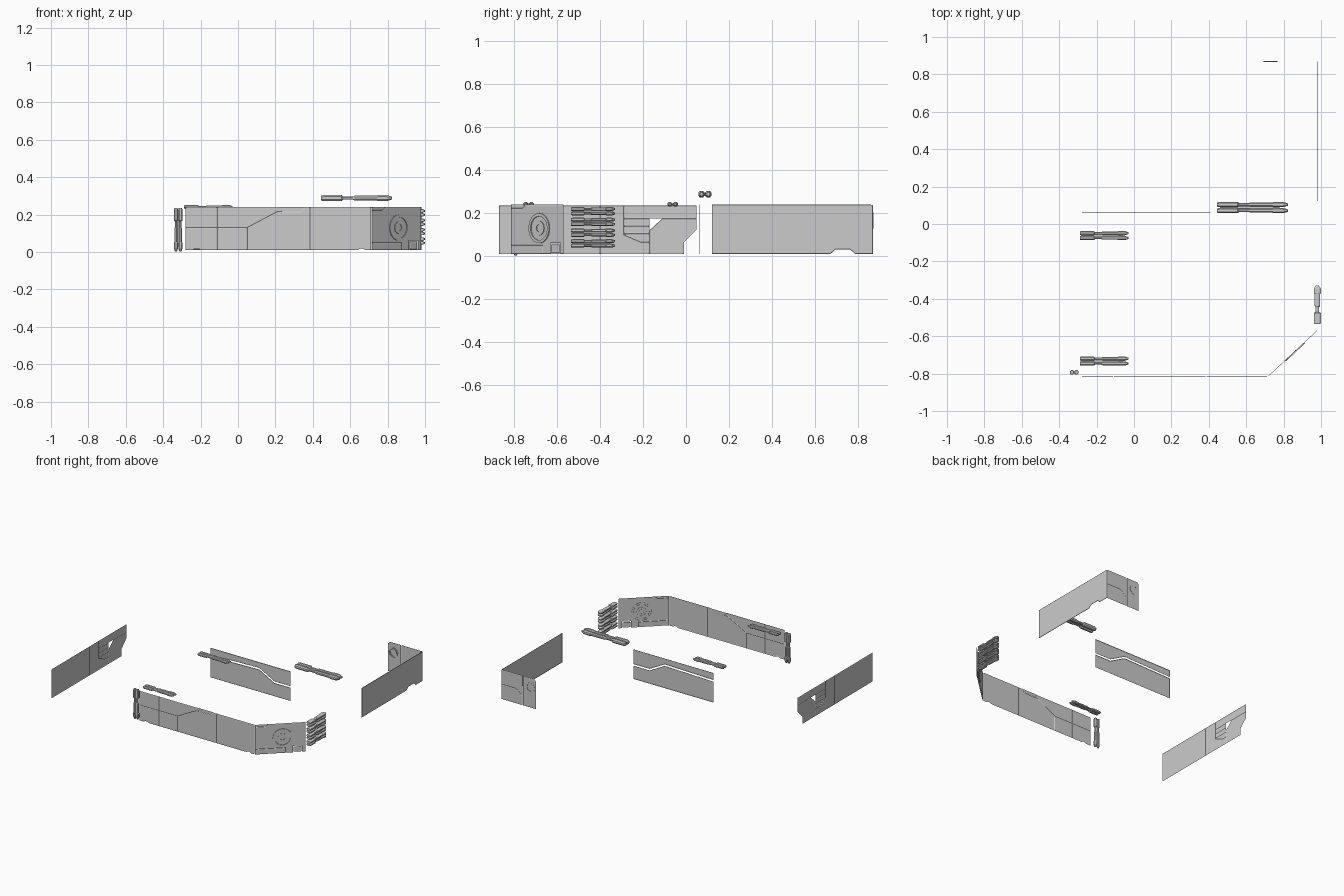
import bpy, bmesh, math
from mathutils import Vector

if "Cube" in bpy.data.objects:
    bpy.data.objects.remove(bpy.data.objects["Cube"])


def finish(name, bm, fix=False):
    if fix:
        bmesh.ops.recalc_face_normals(bm, faces=bm.faces)
    me = bpy.data.meshes.new(name)
    bm.to_mesh(me)
    bm.free()
    ob = bpy.data.objects.new(name, me)
    bpy.context.collection.objects.link(ob)
    return ob


def wall(name, origin, along, out, panels, recessed=(), groove=0.004):
    """Thin sheet made of flat panels (u, z) whose edges dip into grooves."""
    bm = bmesh.new()
    o, a, n = Vector(origin), Vector(along).normalized(), Vector(out).normalized()

    def face(pts, depth):
        vs = [bm.verts.new(o + a * u + Vector((0, 0, z)) - n * depth) for u, z in pts]
        f = bm.faces.new(vs)
        f.normal_update()
        if f.normal.dot(n) < 0:
            f.normal_flip()
        return f
    fs = [face(p, 0.002) for p in panels]
    bmesh.ops.inset_individual(bm, faces=fs, thickness=groove, depth=0.002,
                               use_even_offset=True)
    for p in recessed:
        face(p, 0.005)
    return finish(name, bm)


def rect(u0, z0, u1, z1):
    return [(u0, z0), (u1, z0), (u1, z1), (u0, z1)]


def ring(name, center, along, out, r0, r1, height, sides=24):
    """Flat raised ring standing on a wall."""
    bm = bmesh.new()
    c, a, n, up = Vector(center), Vector(along).normalized(), Vector(out).normalized(), Vector((0, 0, 1))
    prof = [(r1, -0.002), (r1, height), (r0, height), (r0, -0.002)]
    rows = []
    for i in range(sides):
        t = 2 * math.pi * i / sides
        d = a * math.cos(t) + up * math.sin(t)
        rows.append([bm.verts.new(c + d * r + n * h) for r, h in prof])
    for i in range(sides):
        p, q = rows[i], rows[(i + 1) % sides]
        for k in range(3):
            bm.faces.new((p[k], q[k], q[k + 1], p[k + 1]))
    return finish(name, bm, True)


# profile along a clamp: position, thickness factor
CLAMP = [(0, .8), (.03, 1), (.29, 1), (.31, .55), (.45, .55), (.47, .8),
         (.78, .8), (.80, 1), (.93, 1), (1, .45)]
HEX = [(-1, -.45), (-.5, -1), (.5, -1), (1, -.45), (1, .45), (.5, 1), (-.5, 1), (-1, .45)]


def clamp(name, start, axis, side, width, height):
    """Two mirrored stepped rails joined by a thin middle bar."""
    bm = bmesh.new()
    s, ax, sd = Vector(start), Vector(axis), Vector(side)
    up = ax.normalized().cross(sd)

    def loft(stations, offset, hw, hh):
        rows = [[bm.verts.new(s + ax * t + sd * (offset + x * hw * k) + up * (y * hh * k))
                 for x, y in HEX] for t, k in stations]
        for p, q in zip(rows, rows[1:]):
            for i in range(8):
                j = (i + 1) % 8
                bm.faces.new((p[i], p[j], q[j], q[i]))
        bm.faces.new(rows[0])
        bm.faces.new(rows[-1])
    for sign in (-1, 1):
        loft(CLAMP, sign * width * .26, width * .23, height / 2)
    loft([(.04, 1), (.88, 1)], 0, width * .16, height * .22)
    return finish(name, bm, True)


X, Y, Z = (1, 0, 0), (0, 1, 0), (0, 0, 1)

# front wall
slot = [(.22, .24), (.24, .215), (.33, .215), (.36, .24)]
wall("front_wall", (0, -.815, 0), X, (0, -1, 0), [
    rect(-.28, .13, -.11, .24),
    [(-.11, .13), (.05, .13), (.21, .215), (.24, .215), (.22, .24), (-.11, .24)],
    [(-.28, .01), (-.24, .01), (-.23, .018), (-.21, .018), (-.20, .01), (-.11, .01),
     (-.11, .13), (-.28, .13)],
    rect(-.11, .01, .05, .13),
    [(.05, .01), (.385, .01), (.385, .24), (.36, .24), (.33, .215), (.21, .215), (.05, .13)],
    [(.385, .01), (.64, .01), (.65, .018), (.67, .018), (.68, .01), (.712, .01),
     (.712, .24), (.385, .24)],
], [slot])

# angled corner wall with round port
dv = Vector((.262, .245, 0)).normalized()
dn = Vector((dv.y, -dv.x, 0))
d0 = Vector((.718, -.815, 0))
wall("corner_wall", d0, dv, dn, [
    rect(0, .01, .215, .05),
    [(.215, .01), (.27, .01), (.27, .06), (.335, .06), (.335, .01), (.358, .01), (.358, .24),
     (.10, .24), (.075, .222), (0, .222), (0, .05), (.215, .05)],
    [(0, .222), (.075, .222), (.10, .24), (0, .24)],
    rect(.275, .014, .33, .055),
])
port = d0 + dv * .195 + Vector((0, 0, .13))
ring("corner_port_rim", port, dv, dn, .056, .07, .005)
ring("corner_port_hub", port, dv, dn, .018, .034, .004, 12)

# right wall with a bottom notch
wall("right_wall", (.98, 0, 0), Y, X, [
    [(.12, .01), (.672, .01), (.695, .03), (.765, .03), (.788, .01), (.87, .01),
     (.87, .232), (.86, .24), (.12, .24)]], groove=0.002)

# back wall
wall("back_wall", (0, .87, 0), X, Y, [
    [(.80, .08), (.85, .125), (.98, .125), (.98, .24), (.80, .24)],
    [(.80, .01), (.98, .01), (.98, .125), (.85, .125), (.80, .08)],
    [(.685, .01), (.795, .01), (.795, .24), (.70, .24), (.685, .225)],
])
ring("back_port_rim", (.73, .869, .165), X, Y, .028, .037, .003, 16)

# inner wall split by an open bent seam
seam = [(-.28, .178), (.14, .188), (.27, .118), (.41, .118)]
wall("inner_wall", (0, .06, 0), X, (0, -1, 0), [
    [(-.28, .01), (.41, .01)] + [(u, z - .005) for u, z in reversed(seam)],
    [(u, z + .007) for u, z in seam] + [(.41, .24), (-.28, .24)],
], groove=0.002)

# left wall with louvre and triangular opening
wall("left_wall", (-.998, 0, 0), Y, (-1, 0, 0), [
    rect(-.87, .01, -.40, .235),
    [(-.40, .01), (-.17, .01), (-.17, .065), (-.21, .065), (-.29, .10), (-.29, .235), (-.40, .235)],
    rect(-.29, .175, .05, .235),
    [(-.17, .01), (-.01, .01), (-.01, .065), (.05, .125), (.05, .175), (-.11, .175), (-.17, .12)],
    [(-.29, .10), (-.21, .065), (-.17, .065), (-.17, .105), (-.29, .105)],
    rect(-.29, .105, -.17, .14),
    rect(-.29, .14, -.17, .175),
])

# clamps: two on top, one large, one upright, four stacked
for i, y in enumerate((-.062, -.733)):
    clamp(f"top_clamp_{i + 1}", (-.29, y, .241), (.26, 0, 0), Y, .05, .02)
clamp("large_clamp", (.445, .088, .288), (.378, 0, 0), Y, .062, .032)
clamp("upright_clamp", (-.32, -.793, .235), (0, 0, -.233), X, .046, .024)
for i in range(4):
    clamp(f"side_clamp_{i + 1}", (.98, -.535, .059 + i * .05), (0, .205, 0), Z, .04, .037)
